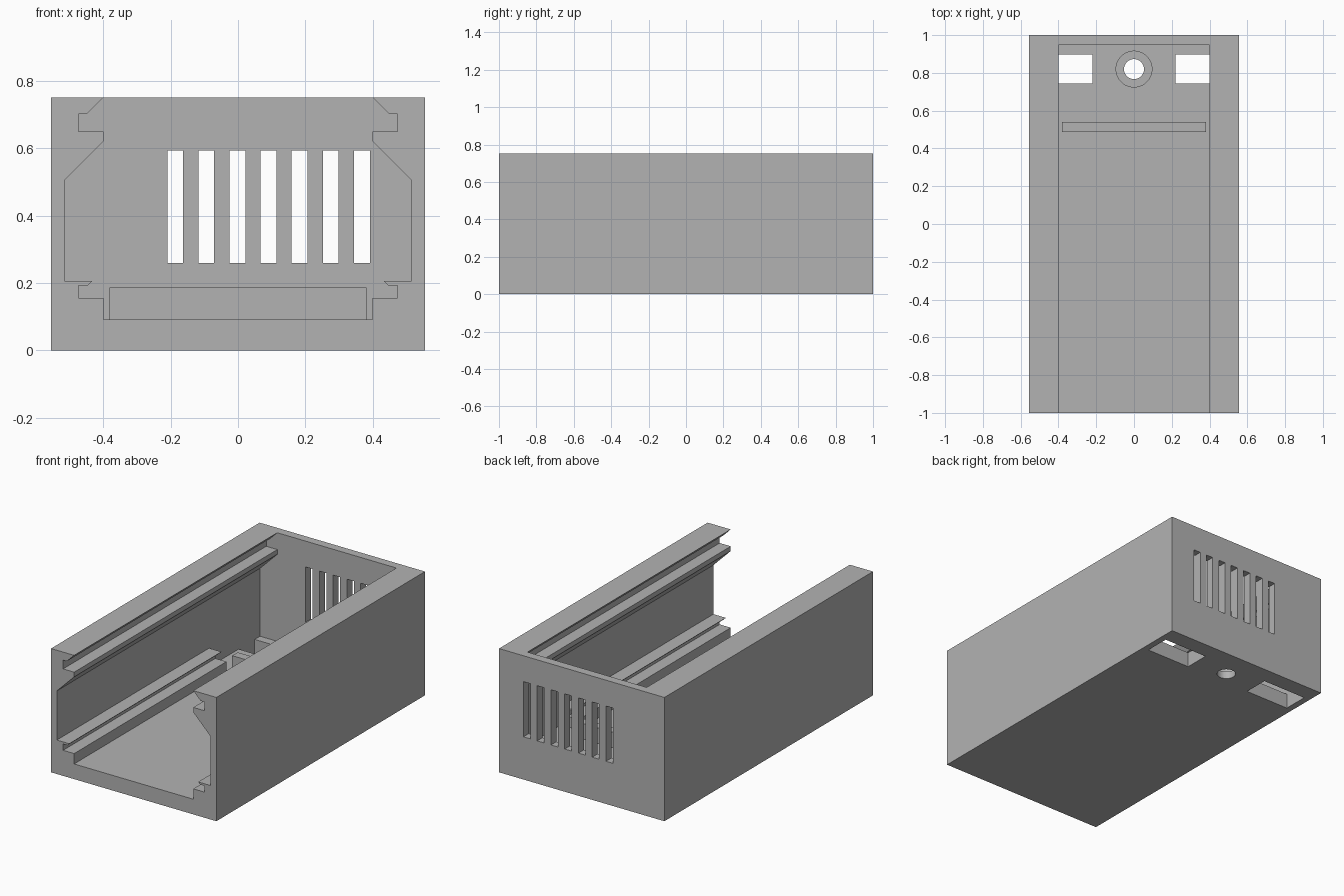
import bpy
import bmesh
from mathutils import Matrix, Vector

if "Cube" in bpy.data.objects:
    bpy.data.objects.remove(bpy.data.objects["Cube"], do_unlink=True)

grey = bpy.data.materials.new("plain grey")
grey.use_nodes = True
grey.diffuse_color = (0.45, 0.45, 0.45, 1)
grey.node_tree.nodes["Principled BSDF"].inputs["Base Color"].default_value = grey.diffuse_color


def finish(name, bm):
    bmesh.ops.recalc_face_normals(bm, faces=bm.faces)
    mesh = bpy.data.meshes.new(name)
    bm.to_mesh(mesh)
    bm.free()
    mesh.materials.append(grey)
    obj = bpy.data.objects.new(name, mesh)
    bpy.context.collection.objects.link(obj)
    return obj


def box(name, x, y, z):
    bm = bmesh.new()
    bmesh.ops.create_cube(bm, size=1)
    for v in bm.verts:
        v.co = [r[0] if c < 0 else r[1] for c, r in zip(v.co, (x, y, z))]
    return finish(name, bm)


def cylinder(name, radius, centre_y, z):
    bm = bmesh.new()
    bmesh.ops.create_cone(bm, cap_ends=True, segments=48, radius1=radius, radius2=radius,
                          depth=z[1] - z[0],
                          matrix=Matrix.Translation((0, centre_y, sum(z) / 2)))
    return finish(name, bm)


def extrude_profile(name, points, y):
    bm = bmesh.new()
    face = bm.faces.new([bm.verts.new((px, y[0], pz)) for px, pz in points])
    new = bmesh.ops.extrude_face_region(bm, geom=[face])["geom"]
    verts = [g for g in new if isinstance(g, bmesh.types.BMVert)]
    bmesh.ops.translate(bm, verts=verts, vec=Vector((0, y[1] - y[0], 0)))
    return finish(name, bm)


def cut(target, cutter):
    cutter.hide_render = True
    mod = target.modifiers.new("cut", "BOOLEAN")
    mod.operation = "DIFFERENCE"
    mod.solver = "EXACT"
    mod.object = cutter
    bpy.context.view_layer.objects.active = target
    bpy.ops.object.modifier_apply(modifier=mod.name)
    bpy.data.objects.remove(cutter, do_unlink=True)


FLOOR, BACK, INNER = 0.092, 0.948, 0.516

# Solid block of the enclosure
body = box("enclosure_body", (-0.555, 0.555), (-1, 1), (0, 0.751))

# Channel with lower and upper guide rails, mirrored about the middle
half = [(0.4, FLOOR), (0.4, 0.155), (0.474, 0.155), (0.474, 0.193), (0.446, 0.193),
        (0.433, 0.206), (INNER, 0.206), (INNER, 0.504), (0.4, 0.62), (0.4, 0.649),
        (0.474, 0.649), (0.474, 0.702), (0.449, 0.702), (0.4, 0.751), (0.4, 0.85)]
channel = half + [(-x, z) for x, z in reversed(half)]
cut(body, extrude_profile("channel_cutter", channel, (-1.1, BACK)))

# Lower rails stop short of the back wall
cut(body, box("rear_pocket_cutter", (-INNER, INNER), (0.46, BACK), (FLOOR, 0.35)))

# Rectangular openings in the floor
for x in ((-INNER, -0.22), (0.22, INNER)):
    cut(body, box("floor_slot_cutter", x, (0.743, 0.897), (-0.1, 0.2)))

# Counterbored screw hole
cut(body, cylinder("screw_hole_cutter", 0.053, 0.82, (-0.1, 0.2)))
cut(body, cylinder("counterbore_cutter", 0.095, 0.82, (0.045, 0.2)))

# Row of vent slots in the back wall
for i in range(7):
    x = -0.21 + i * 0.0924
    cut(body, box("vent_cutter", (x, x + 0.047), (0.9, 1.1), (0.259, 0.594)))

# Cross rib on the floor
box("floor_rib", (-0.381, 0.381), (0.488, 0.541), (FLOOR, 0.186))
